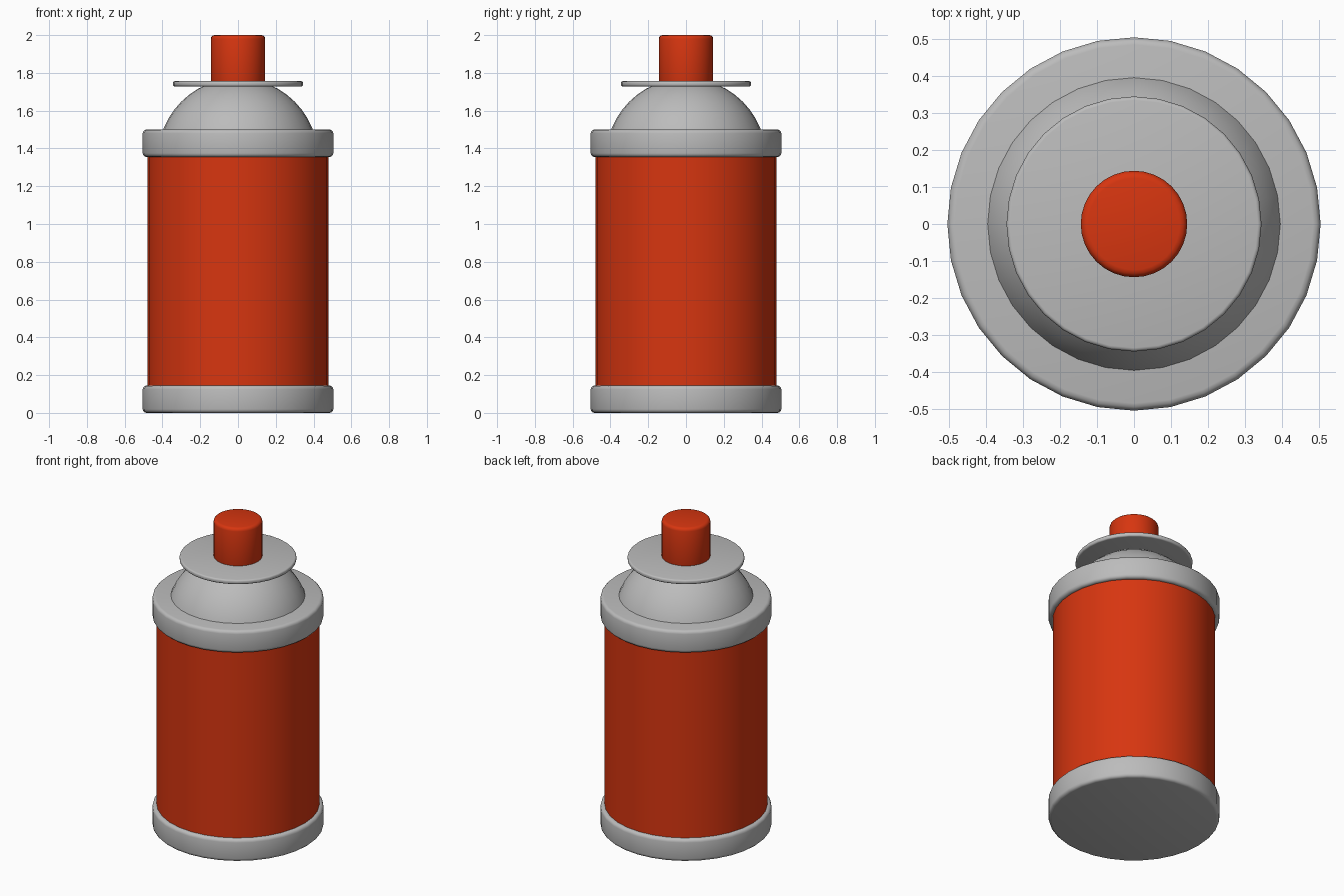
import bpy
import math

cube = bpy.data.objects.get("Cube")
if cube:
    bpy.data.objects.remove(cube, do_unlink=True)

SIDES = 32


def make_material(name, color):
    mat = bpy.data.materials.new(name)
    mat.use_nodes = True
    mat.diffuse_color = color
    mat.node_tree.nodes["Principled BSDF"].inputs["Base Color"].default_value = color
    return mat


red = make_material("orange red paint", (0.68, 0.036, 0.005, 1))
grey = make_material("light grey metal", (0.5, 0.5, 0.5, 1))


def smooth(obj):
    bpy.ops.object.select_all(action="DESELECT")
    obj.select_set(True)
    bpy.context.view_layer.objects.active = obj
    bpy.ops.object.shade_smooth_by_angle(angle=math.radians(40))


def cylinder(name, radius, bottom, top, mat, bevel=0.0):
    """Upright cylinder with optional rounded rims."""
    bpy.ops.mesh.primitive_cylinder_add(
        vertices=SIDES, radius=radius, depth=top - bottom,
        location=(0, 0, (bottom + top) / 2))
    obj = bpy.context.object
    obj.name = name
    obj.data.materials.append(mat)
    if bevel:
        mod = obj.modifiers.new("rounded rims", "BEVEL")
        mod.width = bevel
        mod.segments = 3
        mod.limit_method = "ANGLE"
        mod.angle_limit = math.radians(60)
        bpy.ops.object.modifier_apply(modifier=mod.name)
    smooth(obj)
    return obj


# Can body between two metal rims
cylinder("can_body", 0.48, 0.1, 1.4, red)
cylinder("bottom_rim", 0.505, 0.0, 0.145, grey, 0.02)
cylinder("top_rim", 0.505, 1.355, 1.5, grey, 0.02)

# Domed shoulder, its lower half hidden inside the can
bpy.ops.mesh.primitive_uv_sphere_add(
    segments=SIDES, ring_count=24, radius=0.425, location=(0, 0, 1.347))
dome = bpy.context.object
dome.name = "shoulder_dome"
dome.data.materials.append(grey)
smooth(dome)

# Collar disc and spray button
cylinder("collar_disc", 0.345, 1.728, 1.756, grey, 0.01)
cylinder("spray_button", 0.144, 1.74, 2.0, red, 0.02)
